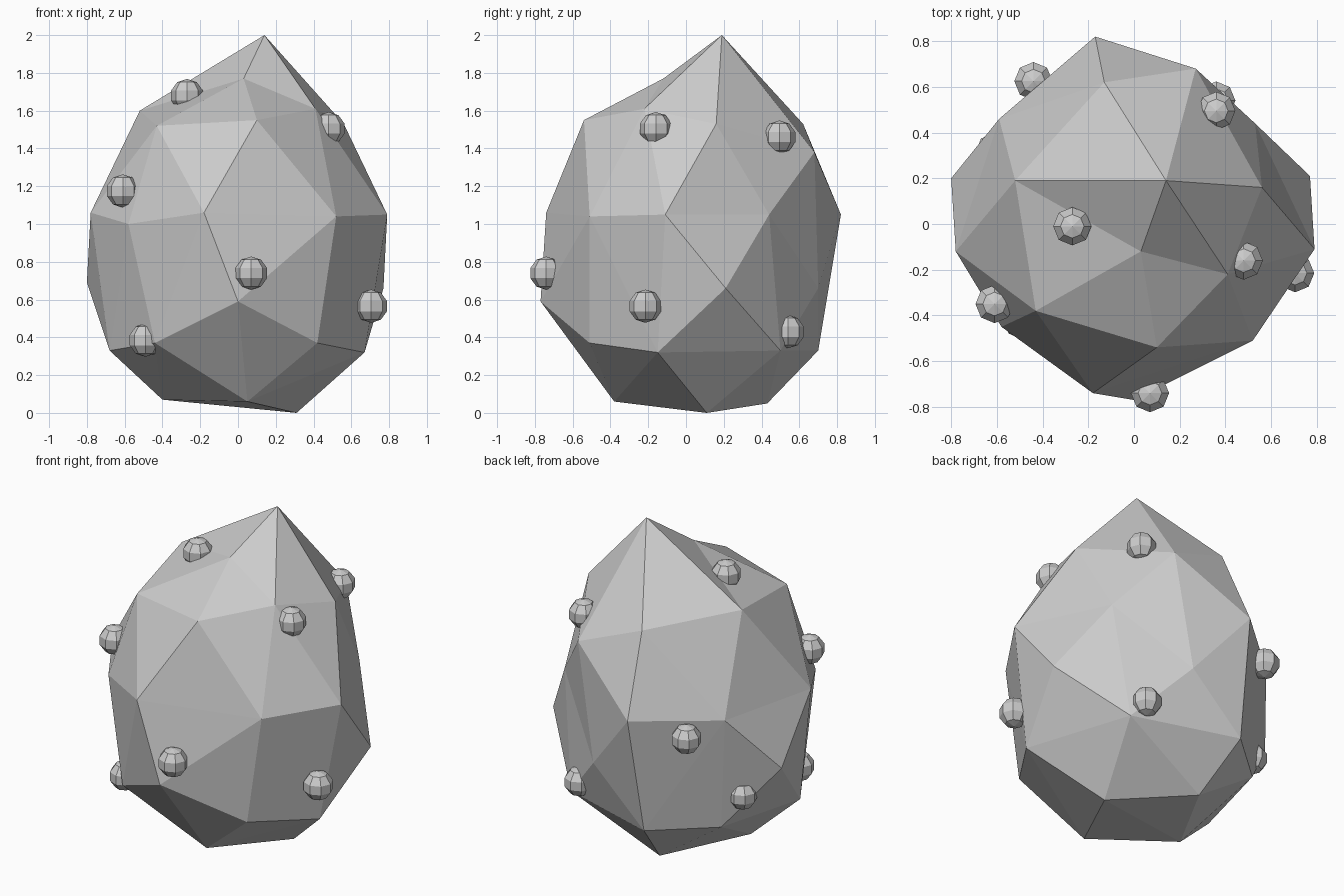
import bpy, bmesh
from mathutils import Vector

# Corner points of the faceted body, from tip to base
CORNERS = [
    (.14, .19, 2), (.03, -.12, 1.77), (-.52, .19, 1.6), (-.43, -.38, 1.52),
    (.1, -.54, 1.55), (.41, -.22, 1.61), (.56, .16, 1.53), (-.13, .62, 1.53),
    (.27, .68, 1.38),
    (-.18, -.74, 1.06), (.52, -.51, 1.04), (.79, -.11, 1.05), (.53, .44, 1.05),
    (-.17, .82, 1.05), (-.58, -.45, 1), (-.78, -.12, 1.06), (-.59, .46, 1.03),
    (0, -.77, .59), (.77, .21, .66), (-.8, .2, .69), (.15, .7, .66),
    (.42, -.51, .37), (.67, -.15, .32), (-.44, -.51, .37), (-.68, -.155, .33),
    (-.53, .41, .33), (-.2, .7, .33), (.445, .5, .33),
    (.31, .11, 0), (-.4, -.07, .07), (-.12, .43, .05), (.05, -.38, .06),
]
KNOBS = [
    (-.27, -.01, 1.68), (.48, -.16, 1.505), (-.61, -.35, 1.175), (.07, -.74, .74),
    (.705, -.215, .565), (-.49, -.42, .385), (.36, .495, 1.46), (.36, .54, .43),
    (-.44, .625, .94), (-.61, .315, .52),
]


def add_object(name, bm):
    mesh = bpy.data.meshes.new(name)
    bm.to_mesh(mesh)
    bm.free()
    obj = bpy.data.objects.new(name, mesh)
    bpy.context.collection.objects.link(obj)
    return obj


# Body: skin the corners on a unit sphere, then push each one out to its place
centre = Vector((0, 0, .95))
bm = bmesh.new()
place = {}
for p in CORNERS:
    v = bm.verts.new((Vector(p) - centre).normalized())
    place[v] = Vector(p)
bmesh.ops.convex_hull(bm, input=list(bm.verts))
for v, p in place.items():
    v.co = p
bmesh.ops.recalc_face_normals(bm, faces=bm.faces)
add_object("faceted_body", bm)

# Small low-poly knobs set into the surface
for i, p in enumerate(KNOBS):
    bm = bmesh.new()
    bmesh.ops.create_uvsphere(bm, u_segments=8, v_segments=5, radius=.088)
    add_object(f"knob_{i + 1}", bm).location = p
